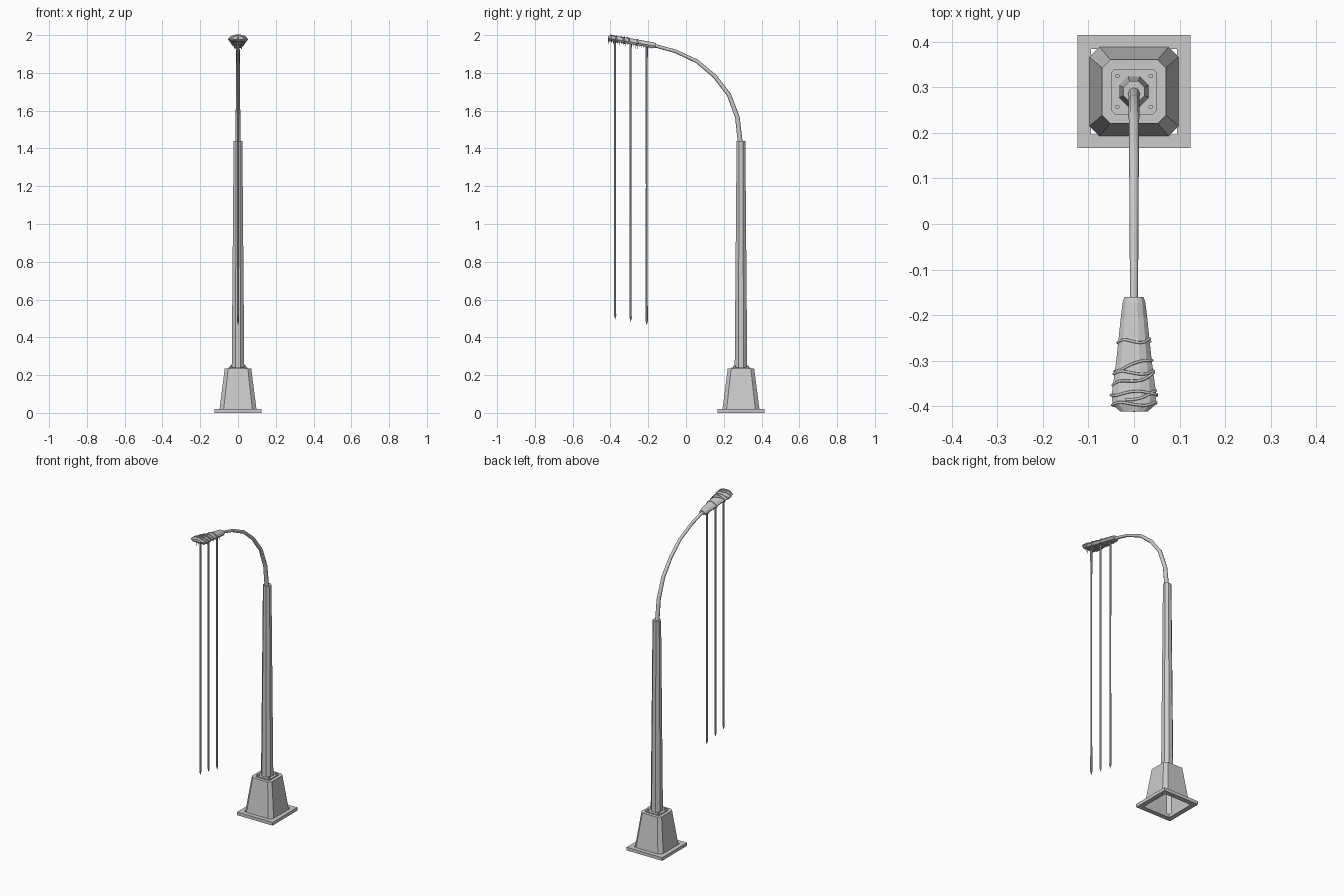
import bpy, math, random
from mathutils import Vector

if "Cube" in bpy.data.objects:
    bpy.data.objects.remove(bpy.data.objects["Cube"])

random.seed(4)
CY = 0.291  # y of the post axis


def loft(name, rings, cap_start=True, cap_end=True):
    n = len(rings[0])
    verts = [p for r in rings for p in r]
    faces = [(k * n + i, k * n + (i + 1) % n, (k + 1) * n + (i + 1) % n, (k + 1) * n + i)
             for k in range(len(rings) - 1) for i in range(n)]
    if cap_start:
        faces.append(tuple(reversed(range(n))))
    if cap_end:
        faces.append(tuple(range(len(verts) - n, len(verts))))
    me = bpy.data.meshes.new(name)
    me.from_pydata(verts, [], faces)
    ob = bpy.data.objects.new(name, me)
    bpy.context.collection.objects.link(ob)
    return ob


def square(h, z, c=0.0, x=0.0, y=CY):
    """Square ring, with cut corners when c > 0."""
    if not c:
        pts = [(-h, -h), (h, -h), (h, h), (-h, h)]
    else:
        a = h - c
        pts = [(-a, -h), (a, -h), (h, -a), (h, a), (a, h), (-a, h), (-h, a), (-h, -a)]
    return [(x + px, y + py, z) for px, py in pts]


def circle(r, x, y, z, n=8):
    return [(x + r * math.cos(math.tau * (i + .5) / n),
             y + r * math.sin(math.tau * (i + .5) / n), z) for i in range(n)]


def tube(name, pts, r, radii=None, cyclic=False, res=2):
    cu = bpy.data.curves.new(name, 'CURVE')
    cu.dimensions = '3D'
    cu.bevel_depth, cu.bevel_resolution, cu.use_fill_caps = r, res, True
    sp = cu.splines.new('POLY')
    sp.points.add(len(pts) - 1)
    for i, p in enumerate(pts):
        sp.points[i].co = (*p, 1)
        sp.points[i].radius = radii[i] if radii else 1
    sp.use_cyclic_u = cyclic
    ob = bpy.data.objects.new(name, cu)
    bpy.context.collection.objects.link(ob)
    bpy.ops.object.select_all(action='DESELECT')
    ob.select_set(True)
    bpy.context.view_layer.objects.active = ob
    bpy.ops.object.convert(target='MESH')
    return ob


# Foot plate frame, open underneath
loft("foot_plate", [square(.094, .02), square(.094, 0), square(.124, 0),
                    square(.124, .02), square(.094, .02)], False, False)

# Hollow pedestal with cut corners
loft("pedestal", [square(.098, .018, .022), square(.07, .235, .018)], False, True)

# Flange and bolts
loft("flange", [square(.05, .234, .008), square(.05, .241, .008)])
for sx in (-1, 1):
    for sy in (-1, 1):
        x, y = sx * .037, CY + sy * .034
        loft("bolt", [circle(.009, x, y, .24), circle(.009, x, y, .244),
                      circle(.005, x, y, .244), circle(.005, x, y, .25)])

# Eight-sided tapering post
loft("post", [circle(.036, 0, CY, .238), circle(.025, 0, CY, 1.44)])

# Curved arm
path = [(.289, 1.42), (.285, 1.45), (.272, 1.565), (.227, 1.685), (.152, 1.782),
        (.06, 1.86), (-.055, 1.914), (-.19, 1.951)]
tube("arm", [(0, y, z) for y, z in path], .0135, [1 - .05 * i for i in range(len(path))])

# Lamp head: stations of y, half width, half height
STATIONS = [(-.16, .021, .012), (-.172, .025, .015), (-.205, .029, .015), (-.30, .039, .016),
            (-.375, .049, .016), (-.397, .047, .015), (-.412, .03, .009)]
SECTION = [(-.75, -1), (.75, -1), (1, -.2), (.72, .6), (.3, 1), (-.3, 1), (-.72, .6), (-1, -.2)]


def axis_z(y):
    return 1.945 + (-.16 - y) * .165


def size_at(y):
    y = max(-.4119, min(-.1601, y))
    for (y0, w0, h0), (y1, w1, h1) in zip(STATIONS, STATIONS[1:]):
        if y1 <= y <= y0:
            t = (y - y0) / (y1 - y0)
            return w0 + (w1 - w0) * t, h0 + (h1 - h0) * t


def on_head(u, y, s=1.0):
    """Point on the head's skin; u counts section corners."""
    i, f = int(u // 1), u % 1
    a, b = Vector(SECTION[i % 8]), Vector(SECTION[(i + 1) % 8])
    p = a.lerp(b, f) * s
    w, h = size_at(y)
    return (p.x * w, y, axis_z(y) + p.y * h)


loft("lamp_head", [[on_head(i, y) for i in range(8)] for y, _, _ in STATIONS])

# Strands wrapped around the head: start y, end y, turns
for y0, y1, turns in [(-.255, -.262, 1), (-.325, -.33, 1), (-.37, -.375, 1), (-.394, -.398, 1),
                      (-.295, -.335, .9), (-.33, -.385, 1.4)]:
    n = int(24 * turns)
    pts = []
    for k in range(n + 1):
        t = k / n
        y = y0 + (y1 - y0) * t + .004 * math.sin(t * turns * 12 + y0 * 90)
        pts.append(on_head(2 + 8 * turns * t, y, 1.04))
    tube("wrapped_strand", pts, .003, res=1)

# Short drips under the head
for k in range(22):
    y = -.18 - .225 * k / 21
    w, h = size_at(y)
    x = random.uniform(-.75, .75) * w
    top, ln = axis_z(y) - h * .8, random.uniform(.008, .024)
    loft("drip", [circle(.0024, x, y, top), circle(.0018, x, y, top - ln * .6),
                  circle(.0004, x, y, top - ln)])
loft("front_drip", [circle(.003, 0, -.41, 1.99), circle(.0025, 0, -.411, 1.965),
                    circle(.0005, 0, -.411, 1.953)])

# Three long hanging strands with pointed tips
for y, end in [(-.375, .495), (-.293, .482), (-.208, .465)]:
    top = axis_z(y)
    loft("hanging_strand", [circle(r, 0, y, z) for r, z in
                            [(.006, top), (.0055, 1.2), (.006, end + .035),
                             (.0065, end + .022), (.0006, end)]])
